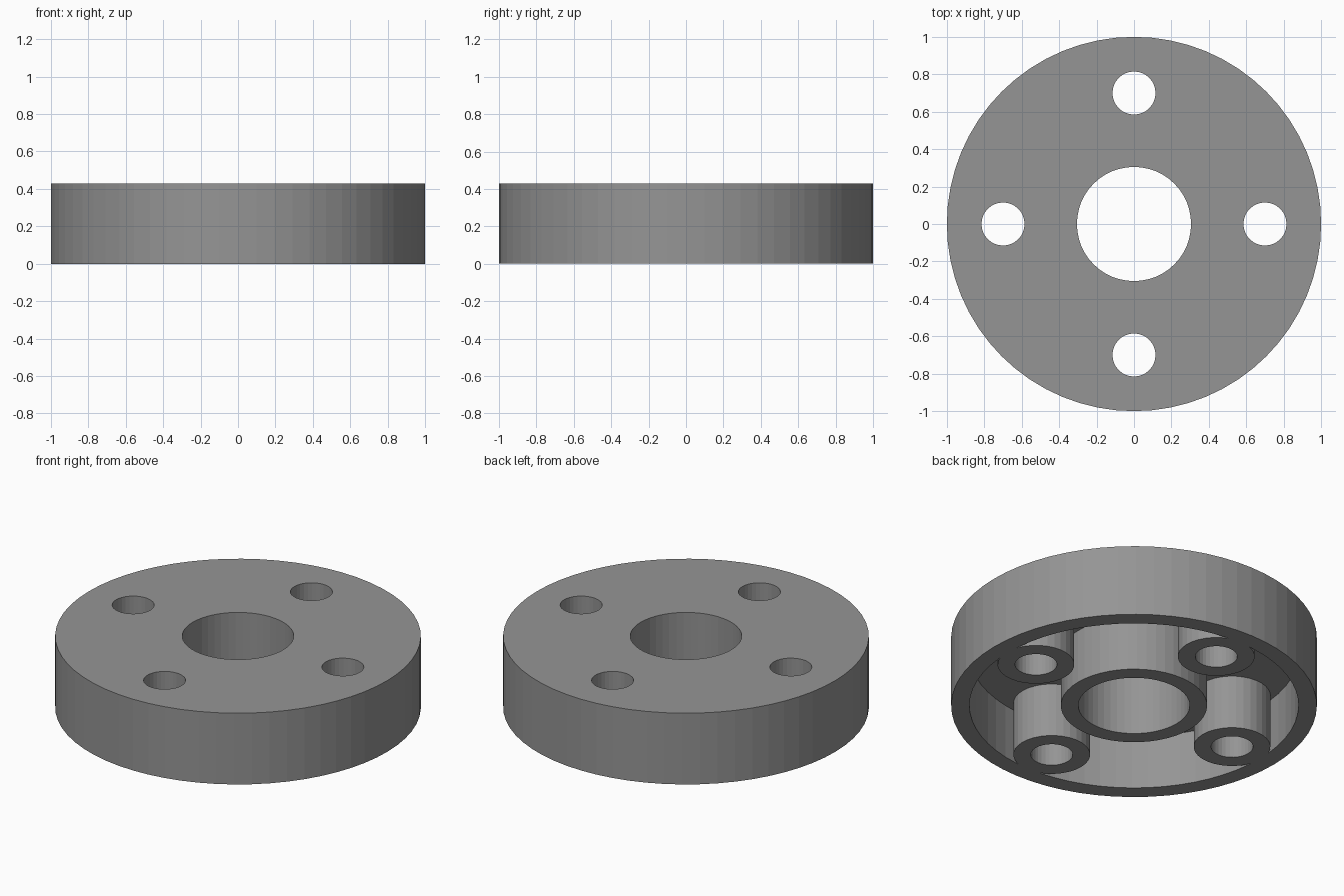
import bpy
from math import cos, sin, pi

if "Cube" in bpy.data.objects:
    bpy.data.objects.remove(bpy.data.objects["Cube"], do_unlink=True)

HEIGHT, CEILING = 0.43, 0.325
BOLT_CIRCLE = 0.7

grey = bpy.data.materials.new("mid grey")
grey.use_nodes = True
grey.diffuse_color = (0.3, 0.3, 0.3, 1)
grey.node_tree.nodes["Principled BSDF"].inputs["Base Color"].default_value = grey.diffuse_color


def cylinder(name, radius, bottom, top, sides, x=0, y=0):
    bpy.ops.mesh.primitive_cylinder_add(vertices=sides, radius=radius, depth=top - bottom,
                                        location=(x, y, (bottom + top) / 2))
    obj = bpy.context.object
    obj.name = name
    obj.data.materials.append(grey)
    return obj


def combine(body, tool, operation):
    mod = body.modifiers.new(tool.name, "BOOLEAN")
    mod.object, mod.operation, mod.solver = tool, operation, "EXACT"
    bpy.context.view_layer.objects.active = body
    bpy.ops.object.modifier_apply(modifier=mod.name)
    bpy.data.objects.remove(tool, do_unlink=True)


bolts = [(BOLT_CIRCLE * cos(i * pi / 2), BOLT_CIRCLE * sin(i * pi / 2)) for i in range(4)]

# Outer shell, hollowed from below
body = cylinder("flanged_disc", 1, 0, HEIGHT, 64)
combine(body, cylinder("pocket", 0.9, -0.1, CEILING, 64), "DIFFERENCE")

# Central hub and four bolt bosses under the plate
combine(body, cylinder("hub", 0.4, 0, CEILING + 0.05, 48), "UNION")
for x, y in bolts:
    combine(body, cylinder("boss", 0.21, 0, CEILING + 0.05, 32, x, y), "UNION")

# Through holes
combine(body, cylinder("bore", 0.305, -0.1, HEIGHT + 0.1, 48), "DIFFERENCE")
for x, y in bolts:
    combine(body, cylinder("bolt_hole", 0.115, -0.1, HEIGHT + 0.1, 32, x, y), "DIFFERENCE")
